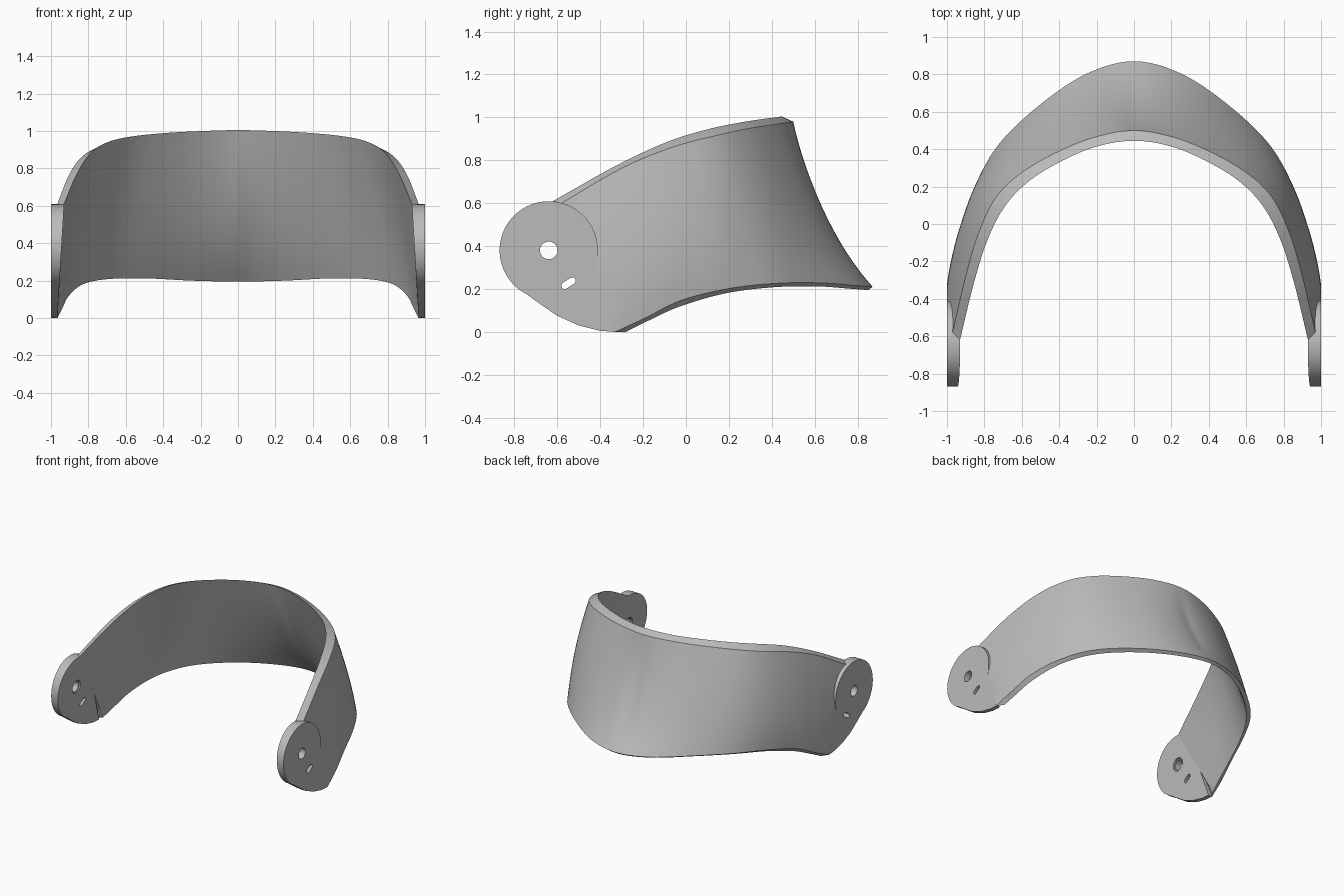
import bpy
import math
from mathutils import Vector

if "Cube" in bpy.data.objects:
    bpy.data.objects.remove(bpy.data.objects["Cube"])

# One plain grey for everything
grey = bpy.data.materials.new("plain_grey")
grey.use_nodes = True
GREY = (0.5, 0.5, 0.5, 1)
grey.diffuse_color = GREY
grey.node_tree.nodes["Principled BSDF"].inputs["Base Color"].default_value = GREY


def make_object(name, verts, faces):
    mesh = bpy.data.meshes.new(name)
    mesh.from_pydata(verts, [], faces)
    obj = bpy.data.objects.new(name, mesh)
    bpy.context.collection.objects.link(obj)
    mesh.materials.append(grey)
    activate(obj)
    bpy.ops.object.mode_set(mode='EDIT')
    bpy.ops.mesh.select_all(action='SELECT')
    bpy.ops.mesh.normals_make_consistent(inside=False)
    bpy.ops.object.mode_set(mode='OBJECT')
    return obj


def activate(obj):
    bpy.ops.object.select_all(action='DESELECT')
    obj.select_set(True)
    bpy.context.view_layer.objects.active = obj


def mirror_and_smooth(obj):
    activate(obj)
    mod = obj.modifiers.new("mirror", 'MIRROR')
    mod.merge_threshold = 0.0005
    bpy.ops.object.modifier_apply(modifier=mod.name)
    bpy.ops.object.shade_smooth_by_angle(angle=math.radians(30))


def smooth_rail(points, steps):
    """Catmull-Rom curve through half a rail that mirrors across x = 0."""
    p = [Vector(q) for q in points]
    p = [Vector((-p[1].x, p[1].y, p[1].z))] + p + [2 * p[-1] - p[-2]]
    out = []
    for i in range(1, len(p) - 2):
        a, b, c, d = p[i - 1:i + 3]
        for k in range(steps):
            t = k / steps
            out.append(0.5 * (2 * b + (c - a) * t + (2 * a - 5 * b + 4 * c - d) * t * t
                              + (3 * b - a - 3 * c + d) * t ** 3))
    return out + [p[-2]]


# Rails of the band, from the middle of the back to the left end
bottom_outer = [(0, .87, .21), (.25, .805, .215), (.5, .64, .228), (.72, .43, .227),
                (.85, .205, .203), (.93, -.02, .148), (.975, -.19, .065), (1, -.33, 0)]
top_outer = [(0, .5, .98), (.2, .467, .976), (.4, .39, .964), (.6, .275, .945),
             (.74, .14, .915), (.835, -.06, .862), (.905, -.3, .763), (.97, -.58, .6)]
top_inner = [(0, .445, 1.005), (.19, .417, 1), (.38, .34, .99), (.56, .23, .972),
             (.69, .095, .943), (.785, -.09, .885), (.86, -.33, .773), (.93, -.62, .61)]
bottom_inner = [(0, .85, .195), (.245, .78, .2), (.49, .612, .212), (.7, .407, .208),
                (.83, .185, .18), (.905, -.03, .118), (.94, -.18, .05), (.965, -.28, 0)]


def bow_amount(t, end):
    """Hollow at the back, full round the sides."""
    return -.068 * (1 - t) ** 3 + .09 * t * (1 - t) + end * t


# Band: a closed cross-section swept along the rails
STEPS, ROWS = 6, 14
rails = [smooth_rail(r, STEPS) for r in (bottom_outer, top_outer, top_inner, bottom_inner)]
columns = len(rails[0])
verts, faces = [], []
for i in range(columns):
    t = i / (columns - 1)
    bo, to, ti, bi = (r[i] for r in rails)
    along = rails[0][min(i + 1, columns - 1)] - rails[0][max(i - 1, 0)]
    out = Vector((0, 1, 0)) if i == 0 else Vector((-along.y, along.x, 0)).normalized()
    for low, high, end, inside in ((bo, to, .02, False), (bi, ti, 0, True)):
        for j in range(ROWS + 1):
            v = 1 - j / ROWS if inside else j / ROWS
            bow = bow_amount(t, end) * 4 * v * (1 - v) * (1.15 - .4 * v)
            point = low.lerp(high, v) + out * bow
            point.x = min(point.x, 1)       # flush with the pivot plates
            verts.append(point)
ring = 2 * (ROWS + 1)
for i in range(columns - 1):
    for j in range(ring):
        k = (j + 1) % ring
        faces.append((i * ring + j, i * ring + k, (i + 1) * ring + k, (i + 1) * ring + j))
last = (columns - 1) * ring
for j in range(ROWS):
    faces.append((last + j, last + j + 1, last + ring - 2 - j, last + ring - 1 - j))
band = make_object("curved_band", verts, faces)
mirror_and_smooth(band)


def prism(name, outline, inner_x, outer_x):
    """Extrude a (y, z) outline along x; inner_x depends on height."""
    n = len(outline)
    vs = [(inner_x(z), y, z) for y, z in outline] + [(outer_x, y, z) for y, z in outline]
    fs = [tuple(range(n)), tuple(range(n, 2 * n))]
    fs += [(i, (i + 1) % n, n + (i + 1) % n, n + i) for i in range(n)]
    return make_object(name, vs, fs)


def arc(centre, radius, start, end, n):
    angles = [math.radians(start + (end - start) * i / n) for i in range(n + 1)]
    return [(centre[0] + radius * math.cos(a), centre[1] + radius * math.sin(a)) for a in angles]


def plate_inner(z):
    return .93 + .06 * (.6 - z)


# Pivot plates: a disc with a tail that runs into the lower edge of the band
pivot = (-.64, .38)
outline = arc(pivot, .229, 243, -9, 56)
outline += [(-.42, .27), (-.33, 0), (-.4, .005), (-.5, .03), (-.6, .075), (-.68, .13)]
plate = prism("pivot_plates", outline, plate_inner, 1)

# Pivot hole, its inner recess and the slanted slot
slot = arc((-.53, .238), .016, 120, -60, 10) + arc((-.565, .216), .016, -60, -240, 10)
cutters = [
    prism("pivot_hole_cutter", arc(pivot, .041, 0, 350, 35), lambda z: .8, 1.1),
    prism("recess_cutter", arc(pivot, .05, 0, 350, 35), lambda z: .8, .955),
    prism("slot_cutter", slot, lambda z: .8, 1.1),
]
for cutter in cutters:
    cutter.hide_render = True
    activate(plate)
    cut = plate.modifiers.new("cut", 'BOOLEAN')
    cut.operation = 'DIFFERENCE'
    cut.solver = 'EXACT'
    cut.object = cutter
    bpy.ops.object.modifier_apply(modifier=cut.name)
    bpy.data.objects.remove(cutter)
mirror_and_smooth(plate)
